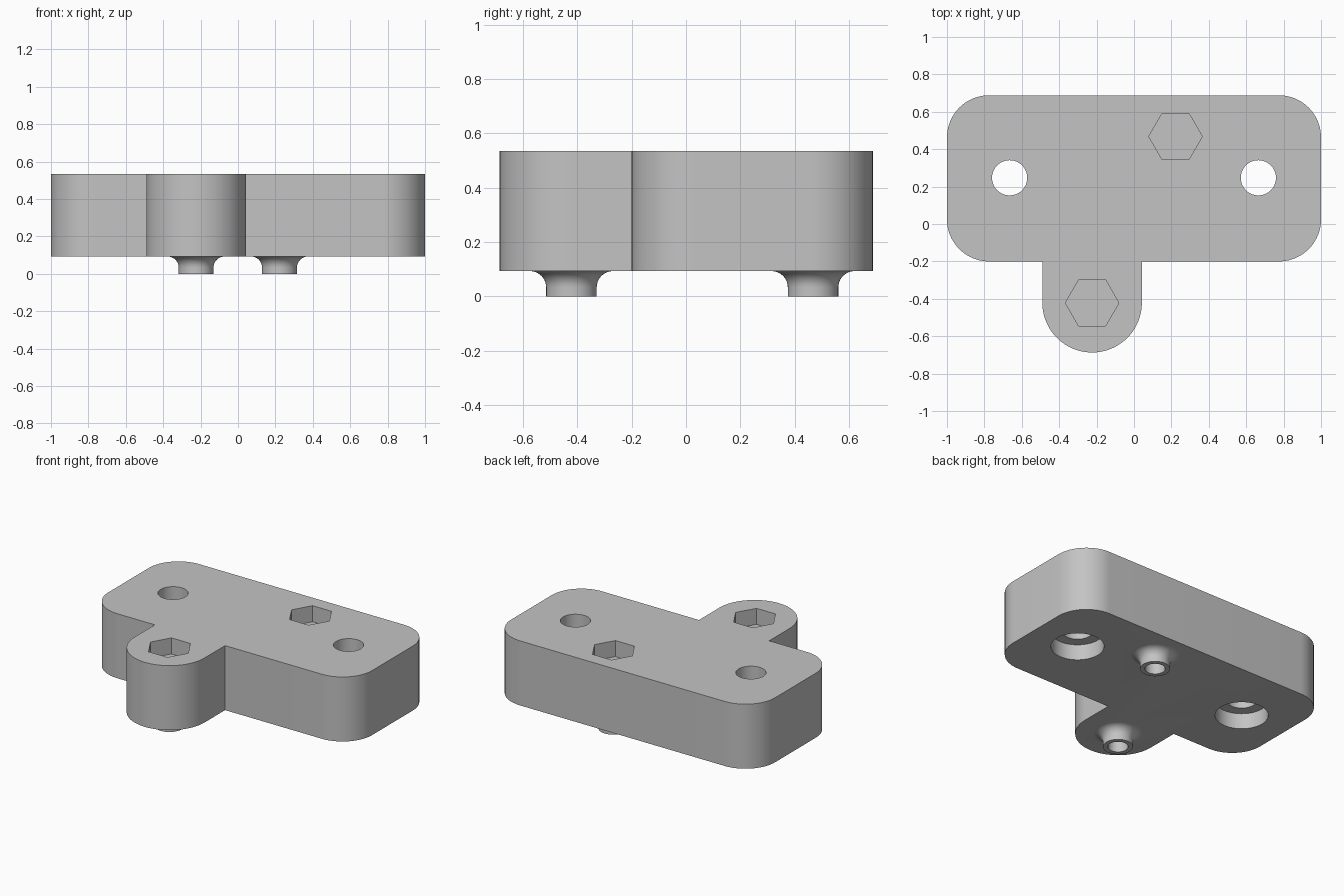
import bpy, bmesh
from math import sin, cos, pi, radians

cube = bpy.data.objects.get("Cube")
if cube:
    bpy.data.objects.remove(cube, do_unlink=True)

BOTTOM, TOP = 0.093, 0.535
BACK, FRONT = 0.688, -0.2
TAB_X, TAB_Y, TAB_R = -0.224, -0.421, 0.266
CORNER = 0.225
BOLTS = [(TAB_X, -0.422), (0.222, 0.468)]
MOUNTS = [(-0.665, 0.247), (0.665, 0.247)]

grey = bpy.data.materials.new("plain grey")
grey.use_nodes = True
colour = (0.55, 0.55, 0.55, 1)
grey.diffuse_color = colour
grey.node_tree.nodes["Principled BSDF"].inputs["Base Color"].default_value = colour


def arc(x, y, r, start, end, steps):
    angles = [radians(start + (end - start) * i / steps) for i in range(steps + 1)]
    return [(x + r * cos(a), y + r * sin(a)) for a in angles]


def finish(bm, name):
    bmesh.ops.recalc_face_normals(bm, faces=bm.faces)
    mesh = bpy.data.meshes.new(name)
    bm.to_mesh(mesh)
    bm.free()
    mesh.materials.append(grey)
    obj = bpy.data.objects.new(name, mesh)
    bpy.context.collection.objects.link(obj)
    return obj


def prism(name, outline, z0, z1):
    bm = bmesh.new()
    face = bm.faces.new([bm.verts.new((x, y, z0)) for x, y in outline])
    top = bmesh.ops.extrude_face_region(bm, geom=[face])["geom"]
    verts = [g for g in top if isinstance(g, bmesh.types.BMVert)]
    bmesh.ops.translate(bm, verts=verts, vec=(0, 0, z1 - z0))
    return finish(bm, name)


def round_prism(name, x, y, r, z0, z1, sides=64):
    return prism(name, arc(x, y, r, 0, 360, sides)[:-1], z0, z1)


def lathe(name, x, y, profile, sides=64):
    bm = bmesh.new()
    rings = [[bm.verts.new((px, py, z)) for px, py in arc(x, y, r, 0, 360, sides)[:-1]]
             for r, z in profile]
    for low, high in zip(rings, rings[1:]):
        for i in range(sides):
            j = (i + 1) % sides
            bm.faces.new((low[i], low[j], high[j], high[i]))
    bm.faces.new(rings[0])
    bm.faces.new(rings[-1])
    return finish(bm, name)


def combine(target, tool, operation):
    bpy.context.view_layer.objects.active = target
    mod = target.modifiers.new(operation.lower(), "BOOLEAN")
    mod.operation = operation
    mod.solver = "EXACT"
    mod.object = tool
    bpy.ops.object.modifier_apply(modifier=mod.name)
    bpy.data.objects.remove(tool, do_unlink=True)


# Rounded plate with a round-ended tab at the front
cx = 1 - CORNER
outline = (arc(TAB_X, TAB_Y, TAB_R, 180, 360, 48)
           + [(TAB_X + TAB_R, FRONT)]
           + arc(cx, FRONT + CORNER, CORNER, -90, 0, 20)
           + arc(cx, BACK - CORNER, CORNER, 0, 90, 20)
           + arc(-cx, BACK - CORNER, CORNER, 90, 180, 20)
           + arc(-cx, FRONT + CORNER, CORNER, 180, 270, 20)
           + [(TAB_X - TAB_R, FRONT)])
body = prism("mounting_block", outline, BOTTOM, TOP)

# Filleted pegs underneath, blind bores and hexagonal nut pockets
BOSS_R, FILLET = 0.093, 0.06
for x, y in BOLTS:
    flare = arc(BOSS_R + FILLET, BOTTOM - FILLET, FILLET, 180, 90, 10)
    profile = [(BOSS_R, 0)] + flare + [(BOSS_R + FILLET, BOTTOM + 0.05)]
    combine(body, lathe("peg", x, y, profile), "UNION")
    combine(body, round_prism("bore", x, y, 0.063, -0.1, 0.4), "DIFFERENCE")
    combine(body, round_prism("nut_pocket", x, y, 0.143, TOP - 0.11, TOP + 0.1, 6),
            "DIFFERENCE")

# Through holes with wide counterbores from below
for x, y in MOUNTS:
    combine(body, round_prism("through_hole", x, y, 0.094, 0, TOP + 0.1), "DIFFERENCE")
    combine(body, round_prism("counterbore", x, y, 0.165, 0, BOTTOM + 0.107), "DIFFERENCE")

bpy.ops.object.select_all(action="DESELECT")
body.select_set(True)
bpy.context.view_layer.objects.active = body
bpy.ops.object.shade_smooth_by_angle(angle=radians(30))
